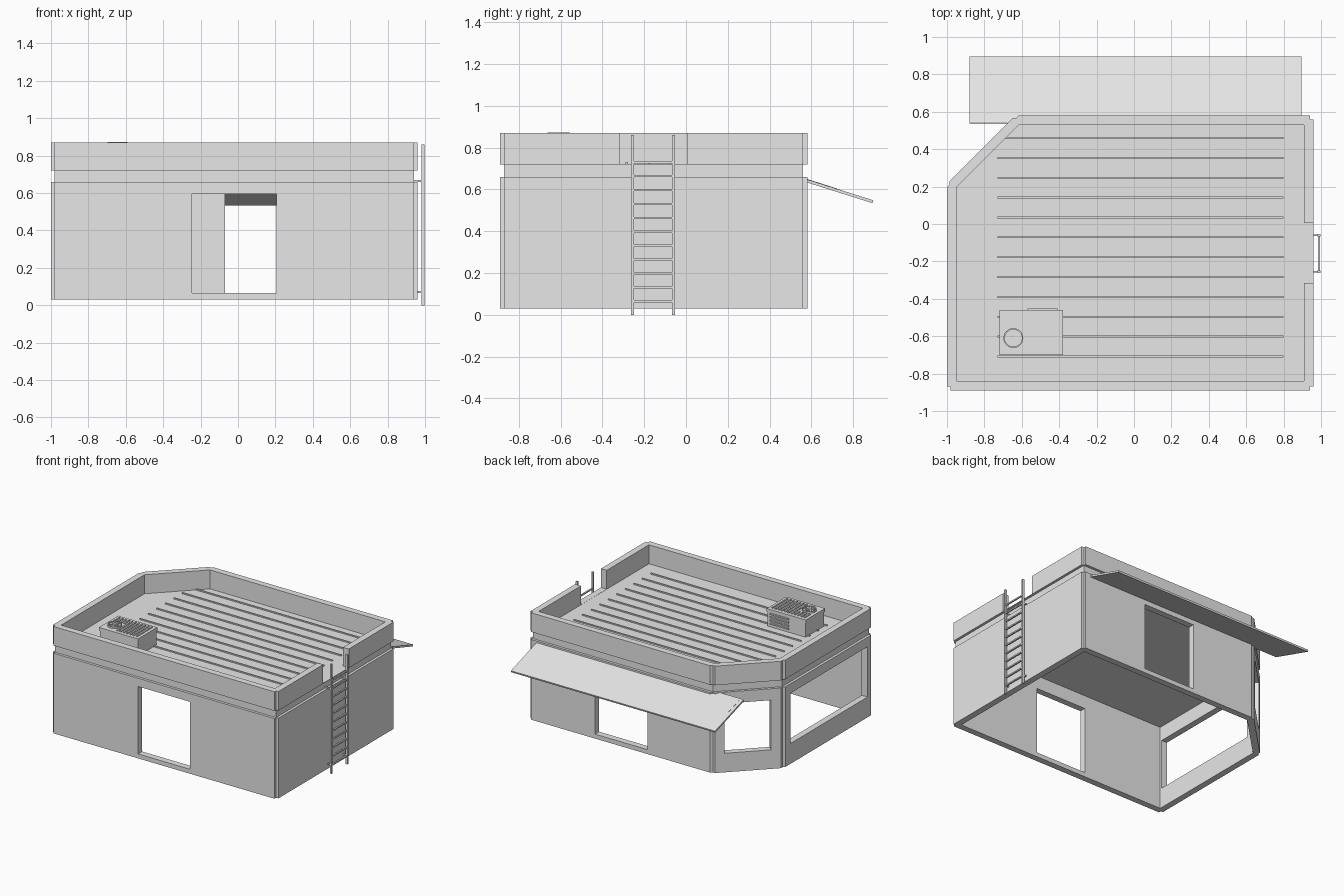
import bpy, bmesh, math
from mathutils import Matrix, Vector

if "Cube" in bpy.data.objects:
    bpy.data.objects.remove(bpy.data.objects["Cube"])

grey = bpy.data.materials.new("plain_grey")
grey.use_nodes = True
grey.diffuse_color = (0.8, 0.8, 0.8, 1)
for node in grey.node_tree.nodes:
    if node.type == 'BSDF_PRINCIPLED':
        node.inputs["Base Color"].default_value = (0.8, 0.8, 0.8, 1)


def finish(name, bm):
    bmesh.ops.recalc_face_normals(bm, faces=bm.faces)
    mesh = bpy.data.meshes.new(name)
    bm.to_mesh(mesh)
    bm.free()
    mesh.materials.append(grey)
    obj = bpy.data.objects.new(name, mesh)
    bpy.context.collection.objects.link(obj)
    return obj


def add_box(bm, xr, yr, zr, rot=None):
    """Box from ranges, optionally turned about its own centre."""
    ranges = (xr, yr, zr)
    centre = Vector([(a + b) / 2 for a, b in ranges])
    size = Vector([b - a for a, b in ranges])
    m = Matrix.Translation(centre) @ (rot or Matrix()) @ Matrix.Diagonal(size).to_4x4()
    bmesh.ops.create_cube(bm, size=1, matrix=m)


def box(name, xr, yr, zr, rot=None):
    bm = bmesh.new()
    add_box(bm, xr, yr, zr, rot)
    return finish(name, bm)


def prism(name, points, z0, z1):
    bm = bmesh.new()
    face = bm.faces.new([bm.verts.new((x, y, z0)) for x, y in points])
    ext = bmesh.ops.extrude_face_region(bm, geom=[face])
    verts = [v for v in ext["geom"] if isinstance(v, bmesh.types.BMVert)]
    bmesh.ops.translate(bm, verts=verts, vec=(0, 0, z1 - z0))
    return finish(name, bm)


def cut(obj, cutters):
    """Subtract the cutters for good and remove them."""
    for c in cutters:
        mod = obj.modifiers.new("cut", 'BOOLEAN')
        mod.operation, mod.solver, mod.object = 'DIFFERENCE', 'EXACT', c
    bpy.context.view_layer.update()
    dg = bpy.context.evaluated_depsgraph_get()
    mesh = bpy.data.meshes.new_from_object(obj.evaluated_get(dg))
    obj.modifiers.clear()
    obj.data = mesh
    for c in cutters:
        bpy.data.objects.remove(c)
    return obj


def outline(d):
    """Chamfered footprint, inset by d."""
    x0, x1, y0, y1 = -1 + d, 0.96 - d, -0.89 + d, 0.58 - d
    k = 1.215 - d * math.sqrt(2)
    return [(x0, y0), (x1, y0), (x1, y1), (y1 - k, y1), (x0, x0 + k)]


def notched(points, n=0.02):
    """Step every corner inward."""
    out = []
    for i, p in enumerate(points):
        p = Vector(p)
        a = (Vector(points[i - 1]) - p).normalized() * n
        b = (Vector(points[(i + 1) % len(points)]) - p).normalized() * n
        out += [p + a, p + a + b, p + b]
    return [tuple(v) for v in out]


def ring(name, points, z0, z1, openings=()):
    inner = prism("cutter", outline(0.05), z0 - 0.1, z1 + 0.1)
    return cut(prism(name, points, z0, z1), [inner, *openings])


# Walls with two doorways and two windows
ring("walls", notched(outline(0)), 0.03, 0.66, [
    box("cutter", (-0.245, 0.205), (-1, -0.8), (0.065, 0.595)),
    box("cutter", (-0.07, 0.385), (0.5, 0.7), (0.065, 0.595)),
    box("cutter", (-1.1, -0.92), (-0.825, 0.13), (0.19, 0.585)),
    box("cutter", (-0.985, -0.65), (0.3, 0.5), (0.18, 0.57),
        Matrix.Rotation(math.radians(45), 4, 'Z')),
])

# Recessed band, roof slab and parapet with a gap for the ladder
ring("recessed_band", outline(0.02), 0.66, 0.72)
prism("roof", outline(0.045), 0.70, 0.721)
ring("parapet", notched(outline(0)), 0.72, 0.87,
     [box("cutter", (0.9, 1.1), (-0.315, 0.005), (0.722, 1))])

# Roof ribs
bm = bmesh.new()
for i in range(12):
    y = 0.46 - i * 0.1062
    add_box(bm, (-0.70 if i == 0 else -0.73, 0.80), (y - 0.005, y + 0.005), (0.715, 0.73))
finish("roof_ribs", bm)

# Sloping awning with a thin support rod
slope = Matrix.Rotation(math.radians(-17.5), 4, 'X')
box("awning", (-0.88, 0.895), (0.53, 0.903), (0.59, 0.604), slope)
box("awning_rod", (-0.855, -0.847), (0.555, 0.725), (0.616, 0.63), slope)

# Ladder
bm = bmesh.new()
for y in (-0.255, -0.06):
    add_box(bm, (0.982, 0.997), (y - 0.007, y + 0.007), (0, 0.86))
    for z in (0.07, 0.665):
        add_box(bm, (0.94, 0.985), (y - 0.005, y + 0.005), (z - 0.005, z + 0.005))
for i in range(11):
    z = 0.065 + i * 0.0665
    add_box(bm, (0.984, 0.995), (-0.255, -0.06), (z - 0.005, z + 0.005))
finish("ladder", bm)

# Rooftop cooling unit
bm = bmesh.new()
add_box(bm, (-0.715, -0.385), (-0.695, -0.465), (0.72, 0.85))
add_box(bm, (-0.72, -0.38), (-0.70, -0.46), (0.835, 0.86))
finish("cooling_unit", bm)

bm = bmesh.new()
for i in range(11):
    x = -0.69 + i * 0.028
    add_box(bm, (x - 0.006, x + 0.006), (-0.55 if x < -0.58 else -0.675, -0.485), (0.855, 0.867))
finish("top_slats", bm)

bm = bmesh.new()
for i in range(4):
    z = 0.75 + i * 0.025
    add_box(bm, (-0.57, -0.41), (-0.47, -0.453), (z - 0.005, z + 0.005))
finish("side_louvres", bm)

# Fan housing, hub and blades
hub = Vector((-0.645, -0.61, 0))


def disc(name, radius, z0, z1, sides=24):
    pts = [(hub.x + radius * math.cos(t), hub.y + radius * math.sin(t))
           for t in (2 * math.pi * i / sides for i in range(sides))]
    return prism(name, pts, z0, z1)


cut(disc("fan_housing", 0.053, 0.85, 0.873), [disc("cutter", 0.046, 0.863, 0.9)])
disc("fan_hub", 0.009, 0.86, 0.872, 12)
bm = bmesh.new()
for i in range(5):
    t = 2 * math.pi * i / 5
    x, y = hub.x + 0.022 * math.cos(t), hub.y + 0.022 * math.sin(t)
    add_box(bm, (x - 0.02, x + 0.02), (y - 0.006, y + 0.006), (0.862, 0.87),
            Matrix.Rotation(t, 4, 'Z'))
finish("fan_blades", bm)
